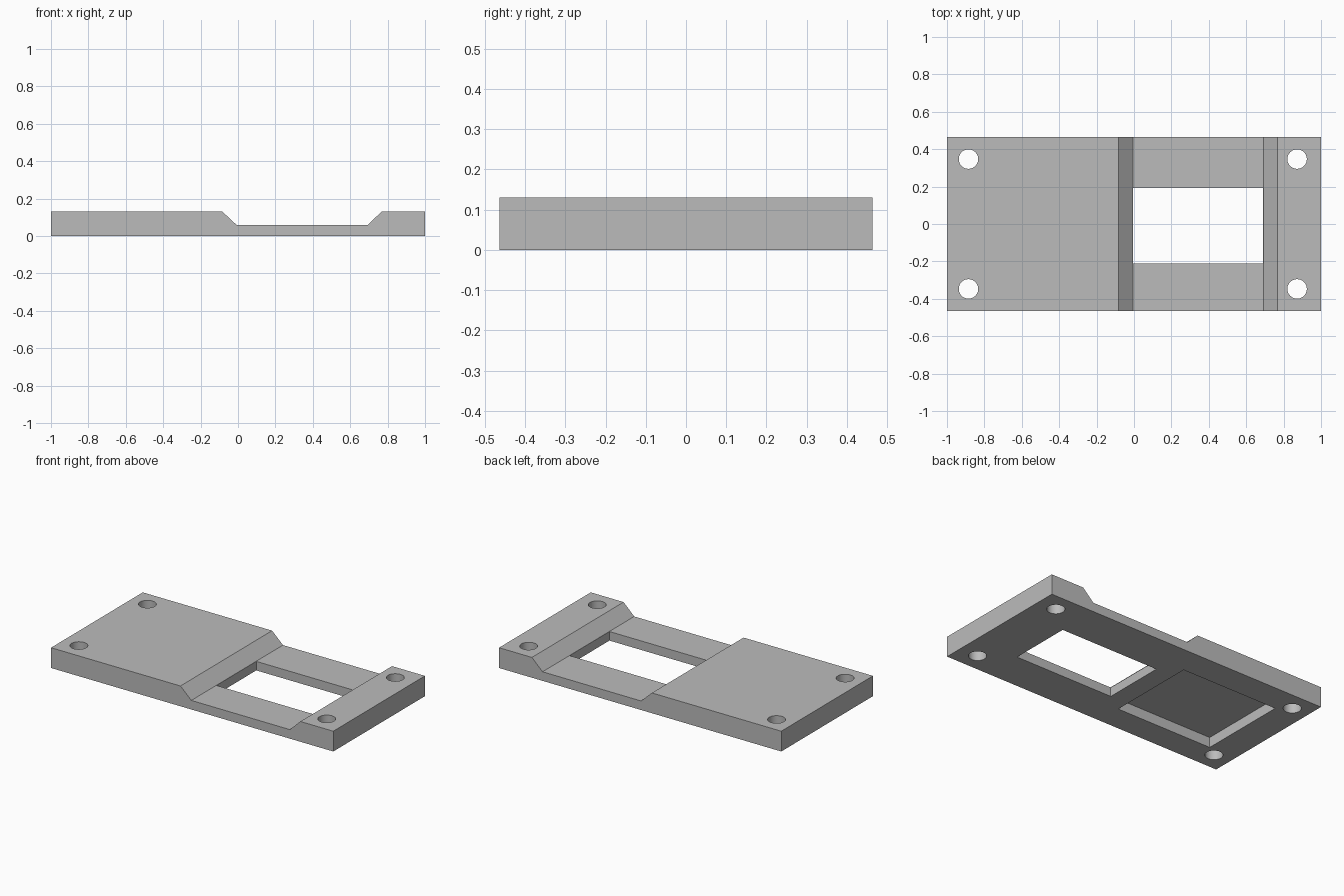
import bpy
import bmesh
from mathutils import Matrix, Vector

if "Cube" in bpy.data.objects:
    bpy.data.objects.remove(bpy.data.objects["Cube"], do_unlink=True)

HALF_Y, TOP, LOW = 0.464, 0.13, 0.058

grey = bpy.data.materials.new("light_grey")
grey.use_nodes = True
colour = (0.5, 0.5, 0.5, 1)
grey.diffuse_color = colour
grey.node_tree.nodes["Principled BSDF"].inputs["Base Color"].default_value = colour


def make_object(name, bm):
    bmesh.ops.recalc_face_normals(bm, faces=bm.faces)
    mesh = bpy.data.meshes.new(name)
    bm.to_mesh(mesh)
    bm.free()
    mesh.materials.append(grey)
    obj = bpy.data.objects.new(name, mesh)
    bpy.context.collection.objects.link(obj)
    return obj


def add_box(bm, low, high):
    low, high = Vector(low), Vector(high)
    matrix = Matrix.Translation((low + high) / 2) @ Matrix.Diagonal((*(high - low), 1))
    bmesh.ops.create_cube(bm, size=1, matrix=matrix)


# Plate: side profile with a sloped channel, extruded front to back
profile = [(-1, 0), (1, 0), (1, TOP), (0.767, TOP), (0.692, LOW),
           (-0.006, LOW), (-0.083, TOP), (-1, TOP)]
bm = bmesh.new()
face = bm.faces.new([bm.verts.new((x, -HALF_Y, z)) for x, z in profile])
sweep = bmesh.ops.extrude_face_region(bm, geom=[face])
bmesh.ops.translate(bm, vec=(0, 2 * HALF_Y, 0),
                    verts=[v for v in sweep["geom"] if isinstance(v, bmesh.types.BMVert)])
plate = make_object("mounting_plate", bm)

# Cutters: through window, underside pocket and corner screw holes
bm = bmesh.new()
add_box(bm, (-0.005, -0.212, -0.1), (0.691, 0.192, 0.3))
add_box(bm, (-0.81, -0.295, -0.1), (-0.13, 0.285, 0.065))
for x in (-0.885, 0.872):
    for y in (-0.347, 0.347):
        bmesh.ops.create_cone(bm, cap_ends=True, segments=48, radius1=0.052,
                              radius2=0.052, depth=0.6, matrix=Matrix.Translation((x, y, 0)))
cutter = make_object("opening_cutter", bm)
cutter.hide_render = True

bpy.ops.object.select_all(action="DESELECT")
plate.select_set(True)
bpy.context.view_layer.objects.active = plate
cut = plate.modifiers.new("openings", "BOOLEAN")
cut.operation = "DIFFERENCE"
cut.solver = "EXACT"
cut.object = cutter
bpy.ops.object.modifier_apply(modifier=cut.name)
bpy.data.objects.remove(cutter, do_unlink=True)

# Smooth hole walls, sharp edges everywhere else
bpy.ops.object.shade_smooth_by_angle()
